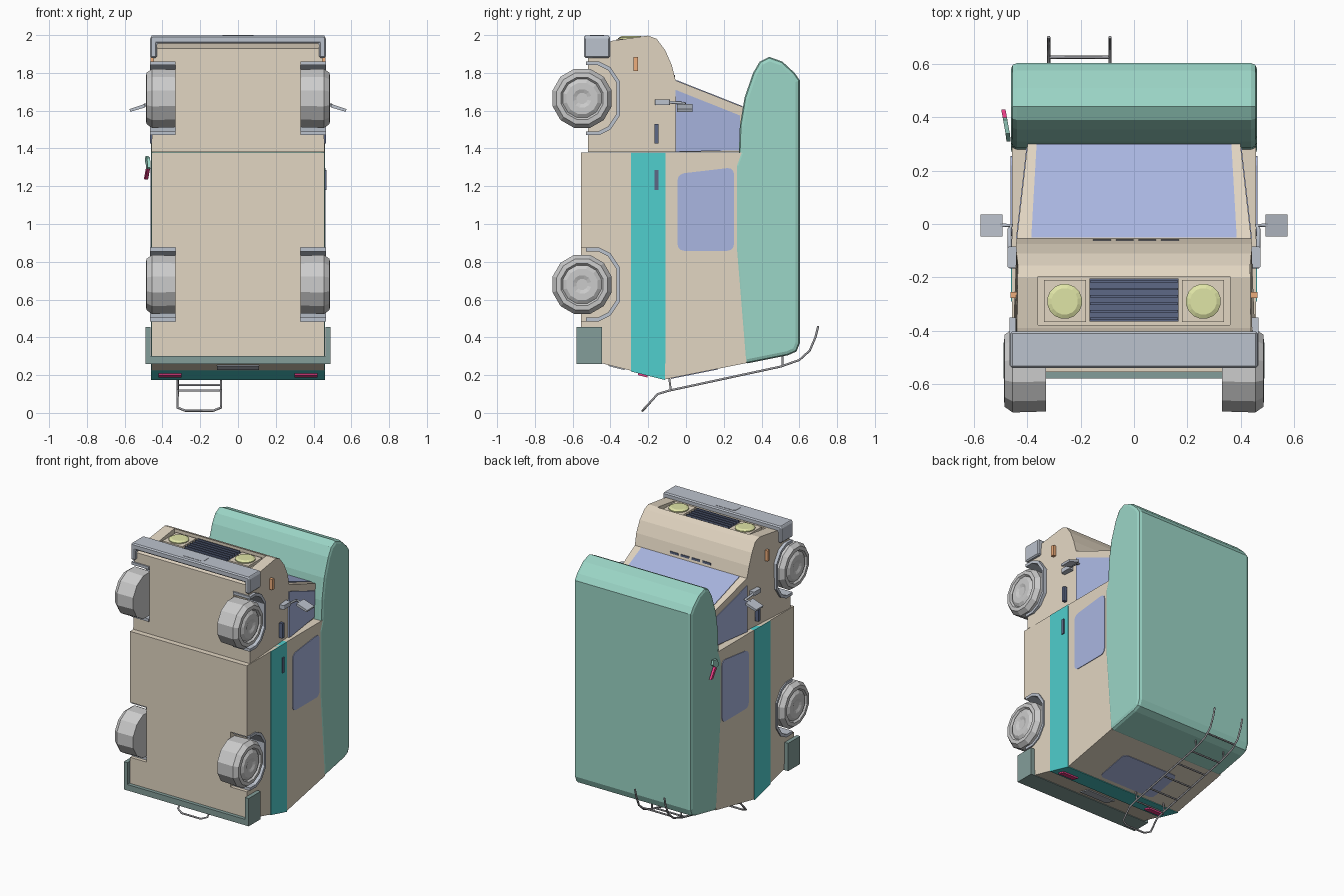
import bpy, bmesh, math
from mathutils import Vector

if "Cube" in bpy.data.objects:
    bpy.data.objects.remove(bpy.data.objects["Cube"])

def mat(name, r, g, b):
    m = bpy.data.materials.new(name)
    m.diffuse_color = (r, g, b, 1)
    m.use_nodes = True
    m.node_tree.nodes["Principled BSDF"].inputs["Base Color"].default_value = m.diffuse_color
    return m

TAN = mat("tan", .76, .67, .54)
GREEN = mat("green", .33, .67, .57)
TEAL = mat("teal", .08, .62, .61)
GLASS = mat("glass", .40, .47, .75)
STEEL = mat("steel", .50, .54, .61)
DARK = mat("dark", .11, .14, .24)
BUMP = mat("dark_green", .23, .34, .32)
YELLOW = mat("yellow", .74, .78, .38)
RED = mat("red", .85, .05, .25)
ORANGE = mat("orange", .85, .42, .2)
TUBE = mat("tube", .33, .33, .35)

def finish(name, bm, material=None):
    bmesh.ops.recalc_face_normals(bm, faces=bm.faces[:])
    me = bpy.data.meshes.new(name)
    bm.to_mesh(me)
    bm.free()
    ob = bpy.data.objects.new(name, me)
    bpy.context.collection.objects.link(ob)
    if material:
        me.materials.append(material)
    return ob

def plate(name, pts, vec, material=None, rnd=0):
    """3D polygon, optionally with rounded corners, extruded along vec."""
    bm = bmesh.new()
    bm.faces.new([bm.verts.new(p) for p in pts])
    if rnd:
        bmesh.ops.bevel(bm, geom=bm.verts[:], offset=rnd, segments=3, profile=.5, affect='VERTICES')
    ext = bmesh.ops.extrude_face_region(bm, geom=bm.faces[:], use_keep_orig=True)
    bmesh.ops.translate(bm, vec=vec, verts=[v for v in ext['geom'] if isinstance(v, bmesh.types.BMVert)])
    return finish(name, bm, material)

def prism(name, axis, pts, lo, hi, material=None, rnd=0):
    i = 'xyz'.index(axis)
    pts3 = [Vector(p[:i] + (lo,) + p[i:]) for p in pts]
    vec = Vector((0, 0, 0))
    vec[i] = hi - lo
    return plate(name, pts3, vec, material, rnd)

def box(name, x, y, z, material=None, rnd=0):
    return prism(name, 'z', [(x[0], y[0]), (x[1], y[0]), (x[1], y[1]), (x[0], y[1])], z[0], z[1], material, rnd)

def bevel(ob, w, seg=2):
    m = ob.modifiers.new("bevel", 'BEVEL')
    m.width, m.segments, m.limit_method, m.angle_limit = w, seg, 'ANGLE', math.radians(50)
    return ob

def cut(ob, cutter):
    m = ob.modifiers.new("cut", 'BOOLEAN')
    m.operation, m.object, m.solver = 'DIFFERENCE', cutter, 'EXACT'
    cutter.hide_render = cutter.hide_viewport = True

def tube(name, pts, r, material, closed=False):
    cu = bpy.data.curves.new(name, 'CURVE')
    cu.dimensions, cu.bevel_depth, cu.bevel_resolution, cu.use_fill_caps = '3D', r, 1, True
    sp = cu.splines.new('POLY')
    sp.points.add(len(pts) - 1)
    for p, q in zip(sp.points, pts):
        p.co = (*q, 1)
    ob = bpy.data.objects.new(name, cu)
    bpy.context.collection.objects.link(ob)
    cu.materials.append(material)
    return ob

def lathe_x(name, prof, y, z, s, n=12, material=None):
    """Revolve (x, radius) points round an x-parallel axis."""
    bm = bmesh.new()
    rings = [[bm.verts.new((s * x, y + r * math.sin(2 * math.pi * (k + .5) / n), z + r * math.cos(2 * math.pi * (k + .5) / n)))
              for k in range(n)] for x, r in prof]
    for a, b in zip(rings, rings[1:]):
        for k in range(n):
            bm.faces.new((a[k], a[(k + 1) % n], b[(k + 1) % n], b[k]))
    bm.faces.new(rings[0])
    bm.faces.new(rings[-1])
    return finish(name, bm, material)

# living body and stripe (vehicle stands on its tail, roof towards +y)
body = prism("body", 'x', [(-.555, 1.378), (-.555, .29), (-.11, .178), (.32, .264), (.32, 1.378)], -.458, .458, TAN)
stripe = prism("side_stripe", 'x', [(-.29, 1.378), (-.29, .219), (-.11, .174), (-.108, 1.378)], -.461, .461, TEAL)
# high roof with overhang
bevel(prism("high_roof", 'x', [(.305, .258), (.54, .305), (.585, .325), (.603, .37), (.603, 1.76), (.575, 1.80), (.51, 1.86),
      (.44, 1.885), (.39, 1.86), (.355, 1.80), (.31, 1.67), (.285, 1.52), (.28, 1.38), (.255, 1.31), (.255, .87)],
      -.461, .461, GREEN), .022)

# cab, narrowed towards the nose and the windscreen top
def cab_width(y, z):
    w = .458 - .018 * max(0, min(1, (y + .16) / .1)) - .04 * max(0, (y + .06) / .35)
    return w - .022 * max(0, min(1, (z - 1.88) / .1))

cab = prism("cab", 'x', [(-.52, 1.38), (-.52, 1.93), (-.39, 1.97), (-.2, 1.997), (-.155, 1.98), (-.11, 1.92), (-.075, 1.84),
                         (-.055, 1.76), (.30, 1.62), (.30, 1.38)], -1, 1, TAN)
for v in cab.data.vertices:
    v.co.x *= cab_width(v.co.y, v.co.z)

# wheel arches, wells and wheels
arch = [(-.19, .195), (-.06, .195), (.0, .165), (.05, .09), (.05, -.09), (.0, -.165), (-.06, -.195), (-.19, -.195)]
for z, tag, host in ((1.665, "front", cab), (.68, "rear", body)):
    for s, side in ((1, "right"), (-1, "left")):
        outer = [(-.40 + a, z + b) for a, b in arch]
        inner = [(-.40 + a * .9 - .012, z + b * .9) for a, b in arch]
        trim = [(max(y, -.53), q) for y, q in outer + inner[::-1]]
        prism(f"{tag}_{side}_arch", 'x', trim, s * .33, s * .466, STEEL)
        cut(host, prism(f"{tag}_{side}_well_cutter", 'x', outer, s * .33, s * .6))
        lathe_x(f"{tag}_{side}_wheel", [(.33, .158), (.455, .162), (.485, .14), (.487, .115), (.475, .105), (.488, .085),
                                        (.488, .05), (.48, .03)], -.55, z, s)

# front panel with grille and headlights
cut(cab, box("nose_cutter", (-.36, .36), (-.378, -.197), (1.962, 2.1)))
box("grille", (-.167, .167), (-.365, -.205), (1.95, 1.972), DARK)
for k in range(6):
    y = -.355 + k * .028
    box("grille_slat", (-.165, .165), (y - .004, y + .004), (1.96, 1.984), DARK)
for s in (1, -1):
    xs = sorted((s * .18, s * .337))
    frame = box("headlight_frame", xs, (-.367, -.21), (1.95, 1.98), TAN)
    lamp = lathe_x("headlight", [(-.01, .066), (.012, .066), (.02, .05)], 0, 0, 1, 16, YELLOW)
    lamp.rotation_euler = (0, -math.pi / 2, 0)
    lamp.location = (s * .26, -.29, 1.975)

# front bumper
half = [(.44, 1.88), (.465, 1.88), (.465, 1.99), (.455, 1.998)]
bump = [(-.43, 1.955), (.43, 1.955)] + [(.43, 1.88)] + half[1:] + [(-x, z) for x, z in half[:0:-1]] + [(-.43, 1.88)]
bevel(prism("front_bumper", 'y', bump, -.54, -.403, STEEL), .008, 1)
box("front_plate", (-.082, .082), (-.508, -.433), (1.99, 2.0), STEEL, .02)
# rear bumper
prism("rear_bumper", 'y', [(-.49, .455), (-.49, .258), (.49, .258), (.49, .455), (.462, .455), (.462, .30), (-.462, .30),
                           (-.462, .455)], -.58, -.445, BUMP)

# windscreen and bonnet vents
plate("windscreen", [(-.385, -.05, 1.762), (.385, -.05, 1.762), (.365, .3, 1.624), (-.365, .3, 1.624)], (0, -.002, -.012), GLASS)
for k in range(4):
    x = -.12 + k * .085
    box("bonnet_vent", (x - .033, x + .033), (-.075, -.058), (1.775, 1.79), DARK)

# parts on both flanks
for s, side in ((1, "right"), (-1, "left")):
    plate(f"{side}_cab_window", [(s * (cab_width(y, z) + .003), y, z) for y, z in
          ((-.055, 1.71), (.285, 1.575), (.285, 1.39), (-.055, 1.382))], (-s * .012, 0, 0), GLASS)
    prism(f"{side}_side_window", 'x', [(-.045, .858), (.254, .858), (.254, 1.30), (-.045, 1.265)], s * .45, s * .462, GLASS, .035)
    prism(f"{side}_door_handle", 'x', [(-.167, 1.425), (-.145, 1.425), (-.145, 1.53), (-.167, 1.53)], s * .44, s * .466, DARK)
    prism(f"{side}_marker_lamp", 'x', [(-.277, 1.81), (-.255, 1.81), (-.255, 1.885), (-.277, 1.885)], s * .43, s * .463, ORANGE)
    # wing mirror
    xs = sorted((s * .435, s * .475))
    box(f"{side}_mirror_base", xs, (-.165, -.085), (1.63, 1.66), STEEL, .008)
    tube(f"{side}_mirror_arm", [(s * .465, -.1, 1.645), (s * .467, -.02, 1.64), (s * .46, -.005, 1.635), (s * .5, -.005, 1.628)], .008, STEEL)
    plate(f"{side}_mirror", [(s * .492, -.047, 1.636), (s * .575, -.047, 1.608), (s * .57, -.047, 1.594), (s * .492, -.047, 1.617)],
          (0, .082, 0), STEEL)
    # tail lamp on the sloping tail
    plate(f"{side}_tail_lamp", [(s * .30, -.255, .20), (s * .42, -.255, .20), (s * .42, -.205, .188), (s * .30, -.205, .188)],
          (0, .005, .03), RED)
box("sliding_door_handle", (.45, .468), (-.167, -.145), (1.18, 1.287), DARK)

# tail window and number plate recess
plate("rear_window", [(-.22, -.08, .18), (.22, -.08, .18), (.22, .17, .230), (-.22, .17, .230)], (0, -.002, .012), GLASS, .03)
plate("rear_plate", [(-.11, -.41, .248), (.11, -.41, .248), (.11, -.325, .226), (-.11, -.325, .226)], (0, .004, .02), STEEL)

# ladder
rail = [(.70, .46), (.685, .40), (.655, .33), (.60, .28), (.50, .245), (-.09, .118), (-.15, .10), (-.215, .028)]
L, R = -.32, -.09
path = [(L, y, z) for y, z in rail] + [(L + .04, -.23, .012), (R - .04, -.23, .012)] + [(R, y, z) for y, z in rail[::-1]]
tube("ladder_rail", path, .0065, TUBE)
for y, z in ((-.09, .118), (.05, .148), (.19, .178), (.33, .208), (.47, .238), (.625, .303)):
    tube("ladder_rung", [(L, y, z), (R, y, z)], .006, TUBE)
for x in (L, R):
    tube("ladder_strut", [(x, -.08, .12), (x, -.09, .19)], .006, TUBE)
    tube("ladder_strut", [(x, .51, .25), (x, .51, .32)], .006, TUBE)

# small bird ornament on the left flank
for name, pts, m in (("bird_body", [(.31, 1.30), (.345, 1.29), (.40, 1.33), (.39, 1.36), (.34, 1.35)], GREEN),
                     ("bird_tail", [(.33, 1.30), (.36, 1.31), (.43, 1.24), (.40, 1.235)], RED)):
    ob = prism(name, 'x', pts, -.478, -.462, m)
    for v in ob.data.vertices:
        v.co.x -= max(0, v.co.y - .32) * .18
